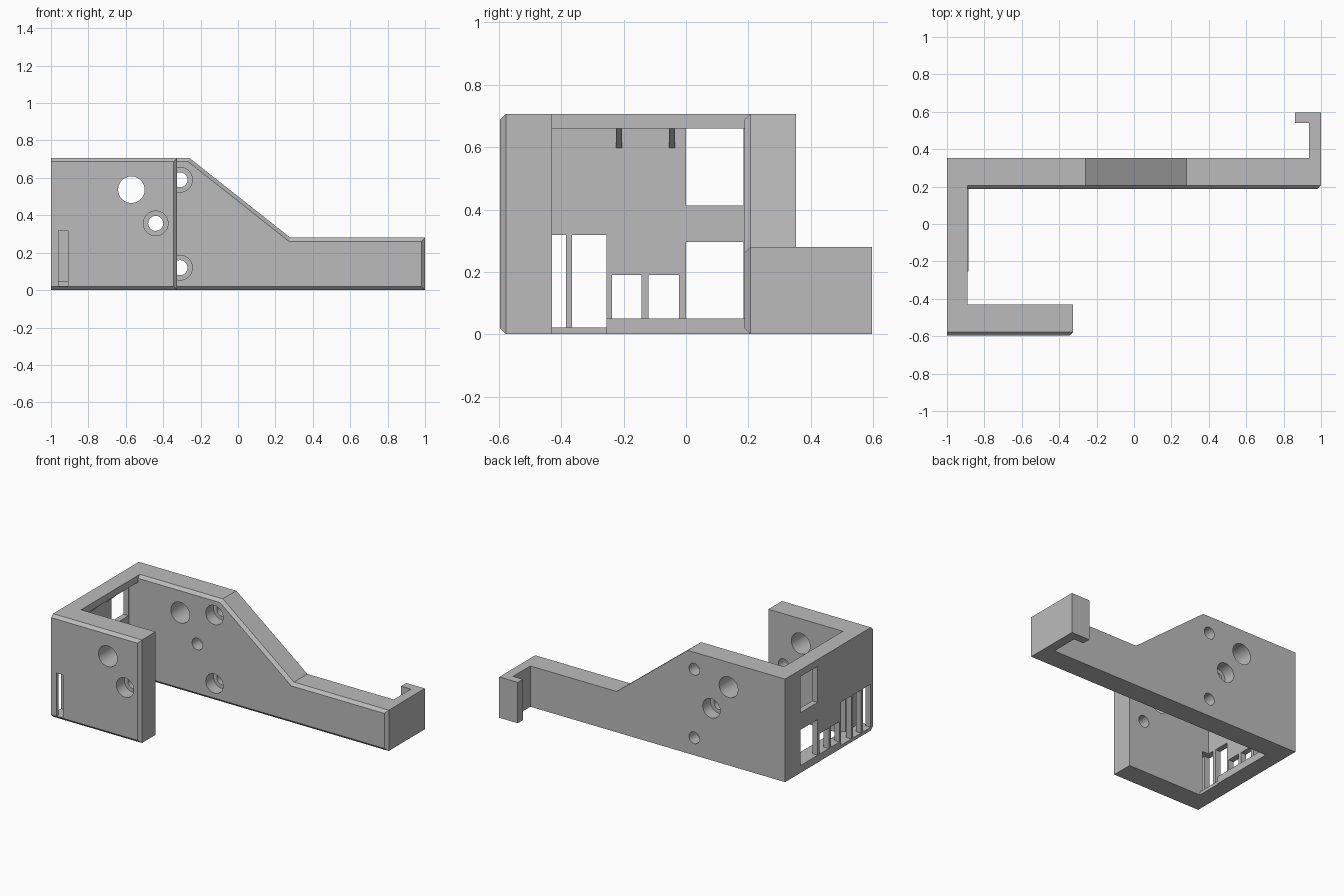
import bpy, bmesh, math
from mathutils import Matrix

cube = bpy.data.objects.get("Cube")
if cube:
    bpy.data.objects.remove(cube, do_unlink=True)

grey = bpy.data.materials.new("plain grey")
grey.use_nodes = True
colour = (0.5, 0.5, 0.5, 1)
grey.diffuse_color = colour
grey.node_tree.nodes["Principled BSDF"].inputs["Base Color"].default_value = colour


def finish(bm, name):
    bmesh.ops.recalc_face_normals(bm, faces=bm.faces)
    mesh = bpy.data.meshes.new(name)
    bm.to_mesh(mesh)
    bm.free()
    mesh.materials.append(grey)
    ob = bpy.data.objects.new(name, mesh)
    bpy.context.collection.objects.link(ob)
    return ob


def prism(name, outline, lo, hi, axis="z", chamfer=0):
    """Extrude an outline along y (points x,z) or z (points x,y)."""
    bm = bmesh.new()
    place = (lambda p, d: (p[0], d, p[1])) if axis == "y" else (lambda p, d: (*p, d))
    face = bm.faces.new([bm.verts.new(place(p, lo)) for p in outline])
    ext = bmesh.ops.extrude_face_region(bm, geom=[face], use_keep_orig=True)
    shift = (0, hi - lo, 0) if axis == "y" else (0, 0, hi - lo)
    moved = [v for v in ext["geom"] if isinstance(v, bmesh.types.BMVert)]
    bmesh.ops.translate(bm, verts=moved, vec=shift)
    bmesh.ops.recalc_face_normals(bm, faces=bm.faces)
    if chamfer:
        # Every front edge except the one on the outer left side
        edges = [e for e in bm.edges if all(abs(v.co.y - lo) < 1e-5 for v in e.verts)
                 and any(v.co.x > -0.99 for v in e.verts)]
        bmesh.ops.bevel(bm, geom=edges, offset=chamfer, segments=1, affect="EDGES")
    return finish(bm, name)


def box(name, x0, x1, y0, y1, z0, z1):
    return prism(name, [(x0, y0), (x1, y0), (x1, y1), (x0, y1)], z0, z1)


def bore(x, z, radius, y0, y1):
    bm = bmesh.new()
    turn = Matrix.Translation((x, (y0 + y1) / 2, z)) @ Matrix.Rotation(math.pi / 2, 4, "X")
    bmesh.ops.create_cone(bm, cap_ends=True, segments=48, radius1=radius,
                          radius2=radius, depth=y1 - y0, matrix=turn)
    return finish(bm, "bore_cutter")


def combine(target, other, operation):
    other.hide_render = True
    mod = target.modifiers.new(operation, "BOOLEAN")
    mod.operation, mod.solver, mod.object = operation, "EXACT", other
    bpy.context.view_layer.objects.active = target
    bpy.ops.object.modifier_apply(modifier=mod.name)
    bpy.data.objects.remove(other, do_unlink=True)


# Long rear plate with a sloped shoulder
body = prism("bracket_body", [(-1, 0), (1, 0), (1, .28), (.28, .28), (-.26, .707), (-1, .707)],
             .187, .353, "y", .02)

# Short front plate
combine(body, prism("front_plate", [(-1, 0), (-.325, 0), (-.325, .707), (-1, .707)],
                    -.597, -.43, "y", .02), "UNION")

# Thin side wall, its top and bottom lips, and the hooked end
for part in (
    box("side_wall", -1, -.96, -.5, .3, 0, .707),
    box("top_lip", -1, -.89, -.5, .3, .66, .707),
    box("bottom_lip", -1, -.89, -.5, .3, 0, .022),
    box("bottom_ledge", -1, -.885, -.255, .3, 0, .05),
    prism("hook", [(.935, .3), (1, .3), (1, .597), (.86, .597), (.86, .54), (.935, .54)], 0, .28),
):
    combine(body, part, "UNION")

# Gussets under the top lip
for y in (-.215, -.045):
    combine(body, prism("gusset", [(-.97, .597), (-.96, .597), (-.89, .66), (-.89, .67), (-.97, .67)],
                        y - .01, y + .01, "y"), "UNION")

# Port windows in the side wall: y from, y to, z from, z to
windows = [(0, .184, .413, .66), (0, .184, .05, .295), (-.12, -.022, .05, .19),
           (-.237, -.142, .05, .19), (-.365, -.255, .022, .318),
           (-.47, -.385, .022, .318), (-.575, -.49, .022, .318)]
for w in windows:
    combine(body, box("window_cutter", -1.1, -.95, *w), "DIFFERENCE")

# Slot running through the front plate beside the wall
combine(body, box("slot_cutter", -.96, -.91, -.7, -.42, .022, .318), "DIFFERENCE")

# Large access holes through both plates, and screw holes
combine(body, bore(-.57, .537, .071, -.8, .8), "DIFFERENCE")
combine(body, bore(-.44, .357, .04, -.8, .8), "DIFFERENCE")
combine(body, bore(-.44, .357, .066, -.8, -.51), "DIFFERENCE")
combine(body, bore(-.44, .357, .066, .27, .8), "DIFFERENCE")
for z in (.59, .12):
    combine(body, bore(-.31, z, .04, 0, .8), "DIFFERENCE")
    combine(body, bore(-.31, z, .066, 0, .27), "DIFFERENCE")

# Smooth bores, sharp corners
bpy.ops.object.select_all(action="DESELECT")
body.select_set(True)
bpy.context.view_layer.objects.active = body
bpy.ops.object.shade_smooth_by_angle(angle=math.radians(20))
